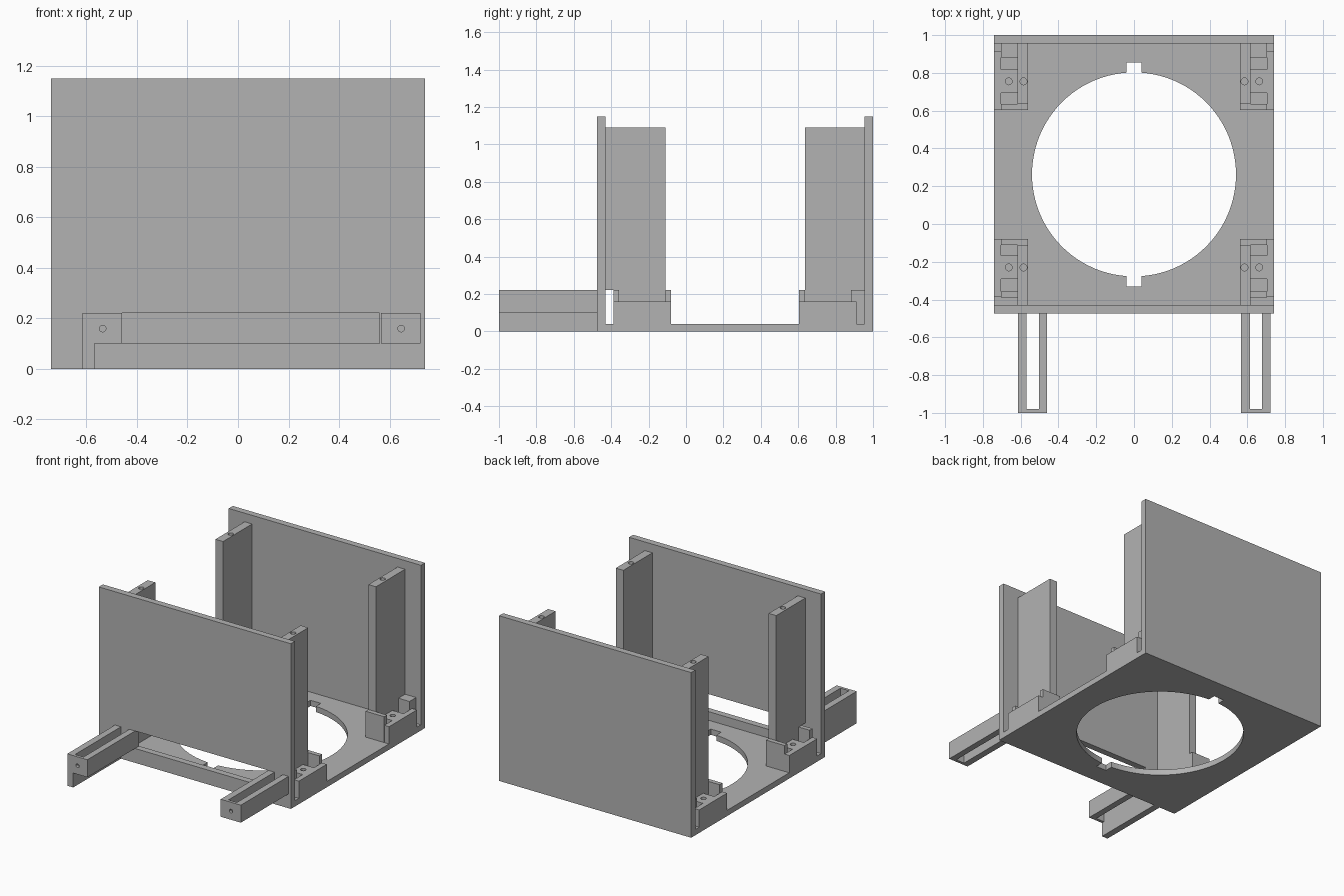
import bpy
import bmesh

if "Cube" in bpy.data.objects:
    bpy.data.objects.remove(bpy.data.objects["Cube"], do_unlink=True)

grey = bpy.data.materials.new("plain_grey")
grey.use_nodes = True
grey.diffuse_color = (0.45, 0.45, 0.45, 1)
grey.node_tree.nodes["Principled BSDF"].inputs["Base Color"].default_value = grey.diffuse_color


def box(name, x, y, z):
    """Box from (low, high) pairs on each axis."""
    bm = bmesh.new()
    bmesh.ops.create_cube(bm, size=1)
    for v in bm.verts:
        v.co = [r[0] if c < 0 else r[1] for c, r in zip(v.co, (x, y, z))]
    mesh = bpy.data.meshes.new(name)
    bm.to_mesh(mesh)
    bm.free()
    mesh.materials.append(grey)
    ob = bpy.data.objects.new(name, mesh)
    bpy.context.collection.objects.link(ob)
    return ob


def cylinder(centre, radius, depth, sides=32, turn=(0, 0, 0)):
    bpy.ops.mesh.primitive_cylinder_add(vertices=sides, radius=radius, depth=depth,
                                        location=centre, rotation=turn)
    ob = bpy.context.object
    ob.name = "cutter"
    ob.data.materials.append(grey)
    return ob


def apply_modifier(ob, mod):
    with bpy.context.temp_override(object=ob, active_object=ob, selected_objects=[ob]):
        bpy.ops.object.modifier_apply(modifier=mod.name)


def cut(ob, *cutters):
    for c in cutters:
        c.hide_render = True
        mod = ob.modifiers.new("cut", 'BOOLEAN')
        mod.operation = 'DIFFERENCE'
        mod.solver = 'EXACT'
        mod.object = c
        apply_modifier(ob, mod)
        bpy.data.objects.remove(c, do_unlink=True)


def mirror_x(ob):
    mod = ob.modifiers.new("mirror", 'MIRROR')
    mod.use_mirror_merge = False
    apply_modifier(ob, mod)


HALF = 0.74            # half width of the frame
FRONT, BACK = -0.475, 1.0
WALL = 0.045           # wall thickness
FLOOR = 0.04           # base thickness

# Base plate with a round opening and two key notches
base = box("base_plate", (-HALF, HALF), (FRONT + WALL, BACK - WALL), (0, FLOOR))
cut(base, cylinder((0, 0.2625, 0), 0.54, 1, 96),
    box("cutter", (-0.04, 0.04), (-0.33, 0.855), (-0.5, 0.5)))

# Front wall with a low slot, and plain back wall
front_wall = box("front_wall", (-HALF, HALF), (FRONT, FRONT + WALL), (0, 1.15))
cut(front_wall, box("cutter", (-0.46, 0.56), (-0.7, -0.2), (0.1, 0.222)))
box("back_wall", (-HALF, HALF), (BACK - WALL, BACK), (0, 1.15))


def corner(label, y0, back):
    """Post and bracket pair; y0 is the end of the bracket towards the back or front."""
    def at(low, high):
        # Distances measured from the wall's inner face
        return (y0 - high, y0 - low) if back else (y0 + low, y0 + high)

    mid = sum(at(0.2, 0.2)) / 2
    # Post, notched at the foot beside the front wall
    post = box(label + "_posts", (0.56, 0.618), at(0, 0.32), (FLOOR, 1.09))
    cut(post, cylinder((0.585, mid, 1.09), 0.018, 0.3))
    if not back:
        cut(post, box("cutter", (0.5, 0.7), at(-0.02, 0.043), (0, 0.22)))
    mirror_x(post)

    # Low bracket body with two pockets and a screw hole
    body = box(label + "_bracket_bodies", (0.618, HALF), at(0.043, 0.35), (FLOOR, 0.16))
    cut(body, box("cutter", (0.618 - 0.01, 0.703), at(0.073, 0.138), (0.06, 0.3)),
        box("cutter", (0.618 - 0.01, 0.703), at(0.262, 0.32), (0.06, 0.3)),
        cylinder((0.663, mid, 0.16), 0.018, 0.2))
    mirror_x(body)

    # Raised stops at both ends of the bracket
    mirror_x(box(label + "_end_stops", (0.56, 0.703), at(0.32, 0.351), (FLOOR, 0.22)))
    inner = 0 if back else 0.042
    mirror_x(box(label + "_wall_stops", (0.618, 0.703), at(inner, 0.073), (FLOOR, 0.22)))


corner("front", FRONT + WALL, False)
corner("back", BACK - WALL, True)


def rail(name, x0, leg):
    """Open channel rail with a drilled end cap."""
    z = (0.1, 0.222)
    body = box(name, (x0, x0 + 0.155), (-1, FRONT), z)
    mid = x0 + 0.079
    cut(body, box("cutter", (x0 + 0.046, x0 + 0.111), (-0.98, FRONT + 0.1), (0, 1)),
        cylinder((mid, -1, 0.16), 0.013, 0.1, 24, (1.5708, 0, 0)))
    if leg:
        box(name + "_leg", (x0, x0 + 0.046), (-1, FRONT), (0, z[0]))


rail("right_rail", -0.615, True)
rail("left_rail", 0.567, False)

# Crisp edges with smooth round holes
bpy.ops.object.select_all(action='DESELECT')
for ob in bpy.context.collection.objects:
    if ob.type == 'MESH' and grey.name in ob.data.materials:
        ob.select_set(True)
        bpy.context.view_layer.objects.active = ob
bpy.ops.object.shade_smooth_by_angle(angle=0.5)
